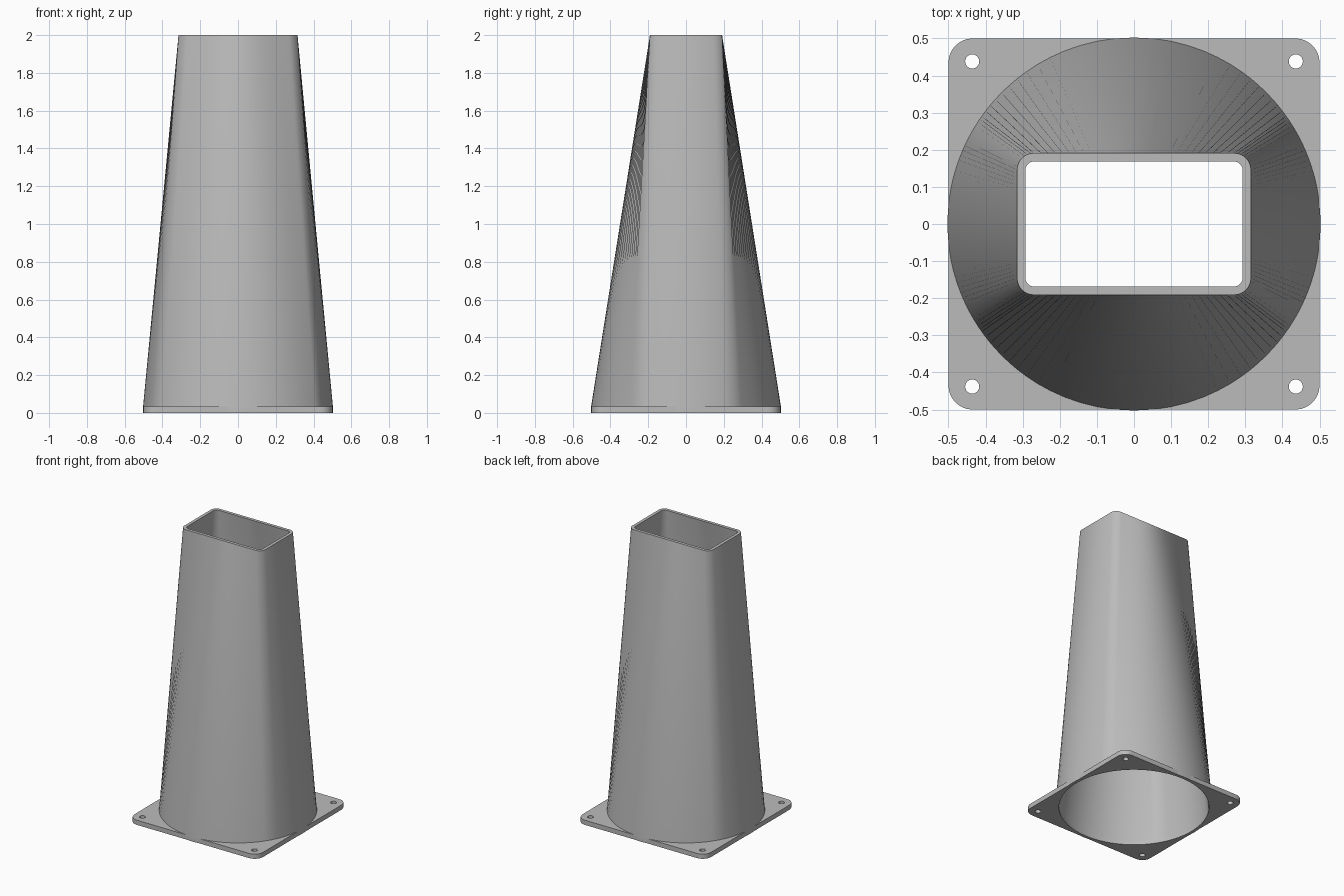
import bpy
import bmesh
from math import cos, sin, pi, atan2

cube = bpy.data.objects.get("Cube")
if cube:
    bpy.data.objects.remove(cube, do_unlink=True)

HEIGHT, FLANGE, WALL = 2.0, 0.033, 0.022
RADIUS = 0.5025

grey = bpy.data.materials.new("light grey")
grey.use_nodes = True
COLOUR = (0.5, 0.5, 0.5, 1)
grey.diffuse_color = COLOUR
grey.node_tree.nodes["Principled BSDF"].inputs["Base Color"].default_value = COLOUR


def rounded_rect(hx, hy, r, arc=8, side=1):
    """Counter-clockwise outline, with each straight side split evenly."""
    pts = []
    corners = [(1, 1), (-1, 1), (-1, -1), (1, -1)]
    for i, (sx, sy) in enumerate(corners):
        for k in range(arc + 1):
            a = (i + k / arc) * pi / 2
            pts.append((sx * (hx - r) + r * cos(a), sy * (hy - r) + r * sin(a)))
        nx, ny = corners[(i + 1) % 4]
        a = (i + 1) * pi / 2
        end = (nx * (hx - r) + r * cos(a), ny * (hy - r) + r * sin(a))
        x, y = pts[-1]
        for k in range(1, side):
            t = k / side
            pts.append((x + (end[0] - x) * t, y + (end[1] - y) * t))
    return pts


def circle(r, angles, cx=0, cy=0):
    return [(cx + r * cos(a), cy + r * sin(a)) for a in angles]


def even(n):
    return [2 * pi * k / n for k in range(n)]


def finish(name, mesh):
    mesh.materials.clear()
    mesh.materials.append(grey)
    obj = bpy.data.objects.new(name, mesh)
    bpy.context.collection.objects.link(obj)
    bpy.ops.object.select_all(action="DESELECT")
    obj.select_set(True)
    bpy.context.view_layer.objects.active = obj
    bpy.ops.object.shade_smooth_by_angle(angle=pi / 6)
    return obj


# Hollow duct: round foot lofted to a rounded rectangular mouth
mouth_out = rounded_rect(0.315, 0.191, 0.045, side=28)
mouth_in = rounded_rect(0.315 - WALL, 0.191 - WALL, 0.025, side=28)
angles = [atan2(y, x) for x, y in mouth_out]
foot_out = circle(RADIUS, angles)
foot_in = circle(RADIUS - WALL, angles)
sections = [(foot_out, 0), (foot_out, FLANGE), (mouth_out, HEIGHT),
            (mouth_in, HEIGHT), (foot_in, FLANGE), (foot_in, 0)]

bm = bmesh.new()
rings = [[bm.verts.new((x, y, z)) for x, y in pts] for pts, z in sections]
n = len(angles)
for i, low in enumerate(rings):
    high = rings[(i + 1) % len(rings)]
    for k in range(n):
        m = (k + 1) % n
        bm.faces.new((low[k], low[m], high[m], high[k]))
bmesh.ops.recalc_face_normals(bm, faces=bm.faces)
duct_mesh = bpy.data.meshes.new("duct")
bm.to_mesh(duct_mesh)
bm.free()
finish("duct", duct_mesh)

# Mounting flange: square plate with round opening and four bolt holes
outlines = [rounded_rect(0.5, 0.5, 0.065), circle(RADIUS - WALL / 2, even(128))]
outlines += [circle(0.019, even(24), sx * 0.436, sy * 0.438)
             for sx in (-1, 1) for sy in (-1, 1)]
curve = bpy.data.curves.new("flange_outline", "CURVE")
curve.dimensions = "2D"
curve.fill_mode = "BOTH"
curve.extrude = FLANGE / 2
for pts in outlines:
    spline = curve.splines.new("POLY")
    spline.points.add(len(pts) - 1)
    for p, (x, y) in zip(spline.points, pts):
        p.co = (x, y, 0, 1)
    spline.use_cyclic_u = True
helper = bpy.data.objects.new("flange_outline", curve)
bpy.context.collection.objects.link(helper)
bpy.context.view_layer.update()
depsgraph = bpy.context.evaluated_depsgraph_get()
flange_mesh = bpy.data.meshes.new_from_object(helper.evaluated_get(depsgraph))
bpy.data.objects.remove(helper, do_unlink=True)

bm = bmesh.new()
bm.from_mesh(flange_mesh)
bmesh.ops.remove_doubles(bm, verts=bm.verts, dist=0.0001)
bmesh.ops.recalc_face_normals(bm, faces=bm.faces)
bmesh.ops.translate(bm, verts=bm.verts, vec=(0, 0, FLANGE / 2))
bm.to_mesh(flange_mesh)
bm.free()
finish("mounting_flange", flange_mesh)
